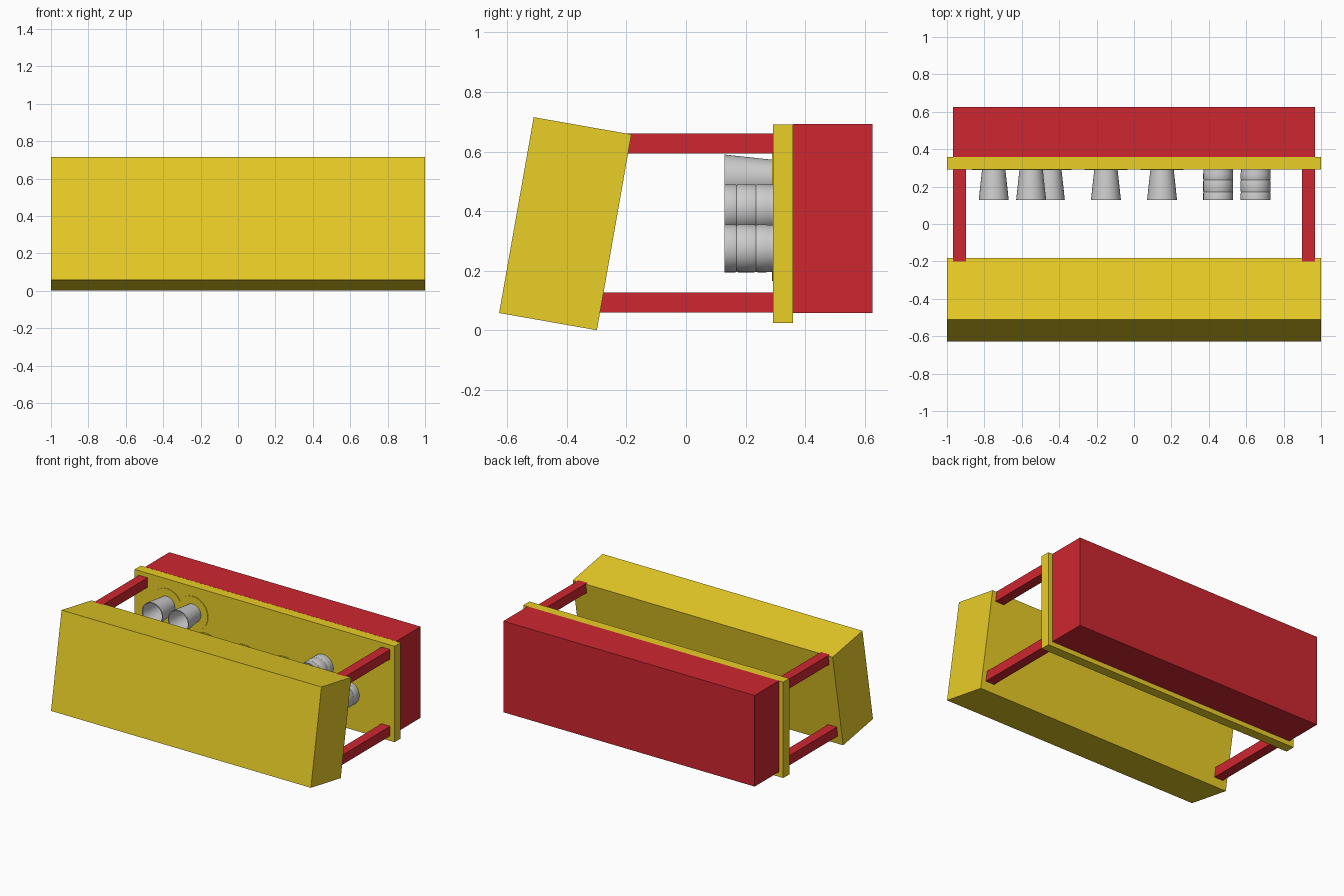
import bpy, bmesh, math
from mathutils import Matrix

if "Cube" in bpy.data.objects:
    bpy.data.objects.remove(bpy.data.objects["Cube"])


def material(name, rgb):
    m = bpy.data.materials.new(name)
    m.diffuse_color = (*rgb, 1)
    m.use_nodes = True
    m.node_tree.nodes["Principled BSDF"].inputs["Base Color"].default_value = m.diffuse_color
    return m


YELLOW = material("yellow_paint", (0.82, 0.62, 0.02))
RED = material("red_paint", (0.62, 0.02, 0.03))


def add_object(name, bm, mat=None):
    bmesh.ops.recalc_face_normals(bm, faces=bm.faces)
    mesh = bpy.data.meshes.new(name)
    bm.to_mesh(mesh)
    bm.free()
    obj = bpy.data.objects.new(name, mesh)
    bpy.context.collection.objects.link(obj)
    if mat:
        mesh.materials.append(mat)
    return obj


def box(name, center, size, mat, tilt=0):
    bm = bmesh.new()
    bmesh.ops.create_cube(bm, size=1, matrix=Matrix.Diagonal((*size, 1)))
    obj = add_object(name, bm, mat)
    obj.location = center
    obj.rotation_euler.x = math.radians(tilt)
    return obj


def lathe(name, x, z, profile, mat=None, sides=48):
    """Revolve (radius, y) points around a line parallel to y."""
    bm = bmesh.new()
    verts = [bm.verts.new((r, y, 0)) for r, y in profile]
    edges = [bm.edges.new(pair) for pair in zip(verts, verts[1:])]
    bmesh.ops.spin(bm, geom=verts + edges, cent=(0, 0, 0), axis=(0, 1, 0),
                   angle=math.tau, steps=sides)
    bmesh.ops.remove_doubles(bm, verts=bm.verts, dist=1e-5)
    obj = add_object(name, bm, mat)
    obj.location = (x, 0, z)
    bpy.context.view_layer.objects.active = obj
    obj.select_set(True)
    bpy.ops.object.shade_smooth_by_angle(angle=math.radians(30))
    obj.select_set(False)


# Tilted front case, mounting panel and rear case
box("front_case", (0, -0.405, 0.358), (2, 0.333, 0.667), YELLOW, -10)
box("mounting_panel", (0, 0.326, 0.358), (2, 0.067, 0.667), YELLOW)
box("rear_case", (0, 0.493, 0.375), (1.934, 0.267, 0.634), RED)

# Four bars joining the front case to the panel
for side, sx in (("left", -1), ("right", 1)):
    for level, z in (("lower", 0.093), ("upper", 0.627)):
        box(f"{level}_{side}_bar", (sx * 0.933, -0.025, z),
            (0.067, 0.65, 0.067), RED)

# Hollow tapered cups, open to the front, each on a thin round plate
CUP = [(0, 0.295), (0.062, 0.295), (0.08, 0.129), (0.074, 0.129),
       (0.057, 0.28), (0, 0.28)]
PLATE = [(0, 0.295), (0.115, 0.295), (0.115, 0.289), (0, 0.289)]
cups = [(-0.75, 0.51), (-0.55, 0.51), (-0.45, 0.28), (-0.15, 0.28), (0.15, 0.28)]
for i, (x, z) in enumerate(cups, 1):
    lathe(f"cup_{i}", x, z, CUP)
    lathe(f"cup_plate_{i}", x, z, PLATE, YELLOW)

# Ribbed cans with a recessed front end
CAN = [(0, 0.295), (0.079, 0.295), (0.079, 0.275), (0.08, 0.27), (0.08, 0.24),
       (0.078, 0.235), (0.08, 0.23), (0.08, 0.175), (0.078, 0.17), (0.08, 0.165),
       (0.08, 0.129), (0.074, 0.129), (0.074, 0.138), (0, 0.138)]
for i, (x, z) in enumerate([(0.45, 0.41), (0.65, 0.275)], 1):
    lathe(f"can_{i}", x, z, CAN)
